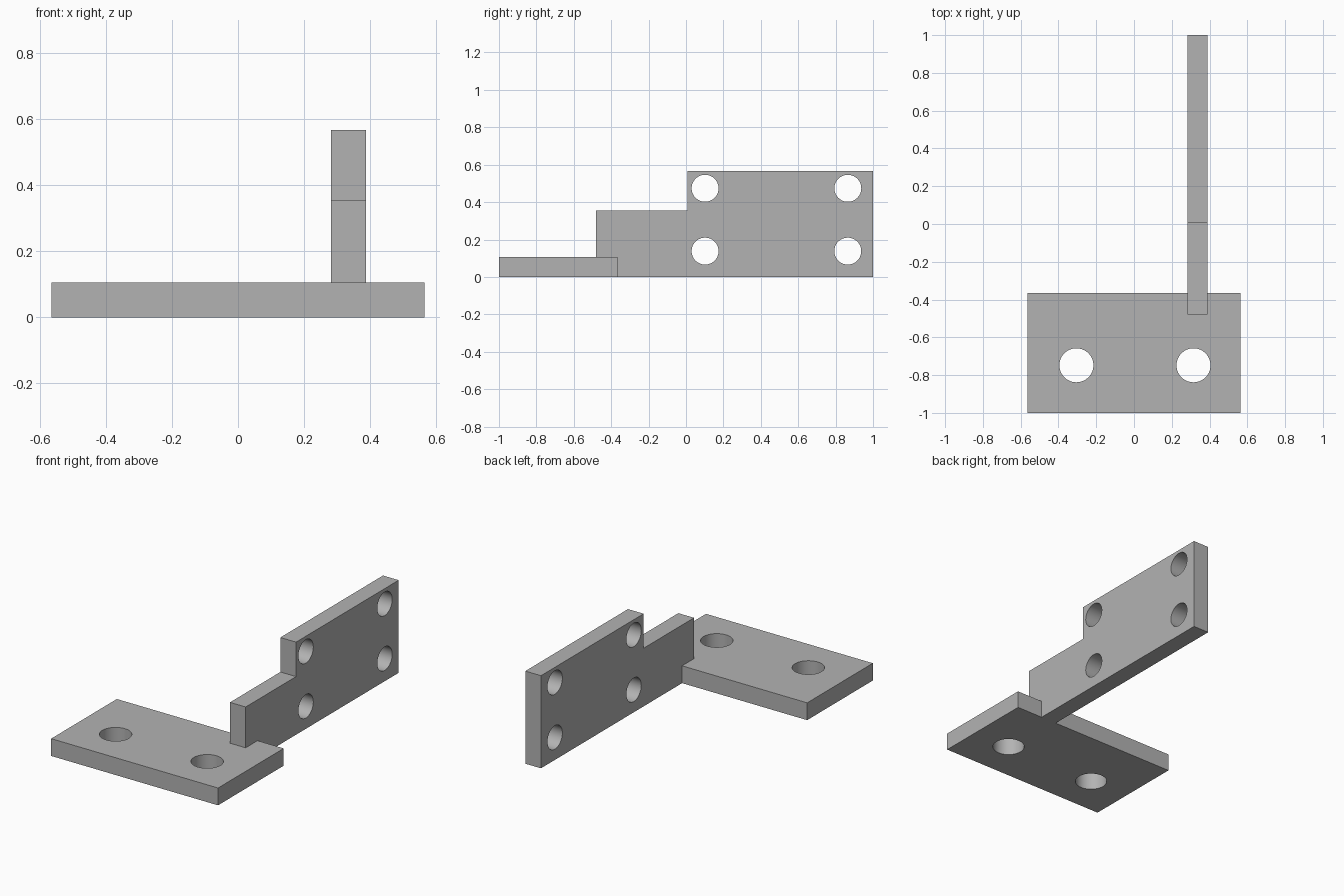
import bpy, bmesh, math
from mathutils import Matrix, Vector

cube = bpy.data.objects.get("Cube")
if cube:
    bpy.data.objects.remove(cube, do_unlink=True)

grey = bpy.data.materials.new("plain_grey")
grey.use_nodes = True
grey.diffuse_color = (0.45, 0.45, 0.45, 1)
grey.node_tree.nodes["Principled BSDF"].inputs["Base Color"].default_value = (0.45, 0.45, 0.45, 1)

THICK = 0.106
PLATE_BACK = -0.365


def add_object(name, bm):
    bmesh.ops.recalc_face_normals(bm, faces=bm.faces)
    mesh = bpy.data.meshes.new(name)
    bm.to_mesh(mesh)
    bm.free()
    mesh.materials.append(grey)
    obj = bpy.data.objects.new(name, mesh)
    bpy.context.collection.objects.link(obj)
    return obj


def extruded(name, points, direction):
    """Solid made by sweeping a flat outline along a direction."""
    bm = bmesh.new()
    face = bm.faces.new([bm.verts.new(p) for p in points])
    swept = bmesh.ops.extrude_face_region(bm, geom=[face], use_keep_orig=True)["geom"]
    moved = [v for v in swept if isinstance(v, bmesh.types.BMVert)]
    bmesh.ops.translate(bm, verts=moved, vec=Vector(direction))
    return add_object(name, bm)


def drills(name, centres, radius, turn):
    """Helper holding every hole of one plate."""
    bm = bmesh.new()
    for c in centres:
        bmesh.ops.create_cone(bm, cap_ends=True, segments=64, radius1=radius, radius2=radius,
                              depth=0.4, matrix=Matrix.Translation(c) @ turn)
    obj = add_object(name, bm)
    obj.hide_render = True
    return obj


def apply_boolean(obj, other, operation):
    mod = obj.modifiers.new(operation.lower(), "BOOLEAN")
    mod.operation, mod.object, mod.solver = operation, other, "EXACT"
    bpy.ops.object.select_all(action="DESELECT")
    obj.select_set(True)
    bpy.context.view_layer.objects.active = obj
    bpy.ops.object.modifier_apply(modifier=mod.name)
    bpy.data.objects.remove(other, do_unlink=True)


# Flat mounting plate with two holes
base = extruded("base_plate", [(-0.565, -1, 0), (0.565, -1, 0),
                               (0.565, PLATE_BACK, 0), (-0.565, PLATE_BACK, 0)], (0, 0, THICK))
apply_boolean(base, drills("base_drills", [(x, -0.748, 0.05) for x in (-0.305, 0.315)],
                           0.09, Matrix()), "DIFFERENCE")

# Stepped upright plate with four holes
profile = [(-0.48, 0), (1, 0), (1, 0.567), (0.007, 0.567), (0.007, 0.356), (-0.48, 0.356)]
upright = extruded("upright_plate", [(0.282, y, z) for y, z in profile], (THICK, 0, 0))
holes = [(0.335, y, z) for y in (0.102, 0.865) for z in (0.138, 0.474)]
apply_boolean(upright, drills("upright_drills", holes, 0.072,
                              Matrix.Rotation(math.pi / 2, 4, "Y")), "DIFFERENCE")

# Join both plates into one bracket
apply_boolean(base, upright, "UNION")
base.name = "bracket"
bpy.ops.object.shade_smooth_by_angle(angle=math.radians(30))
